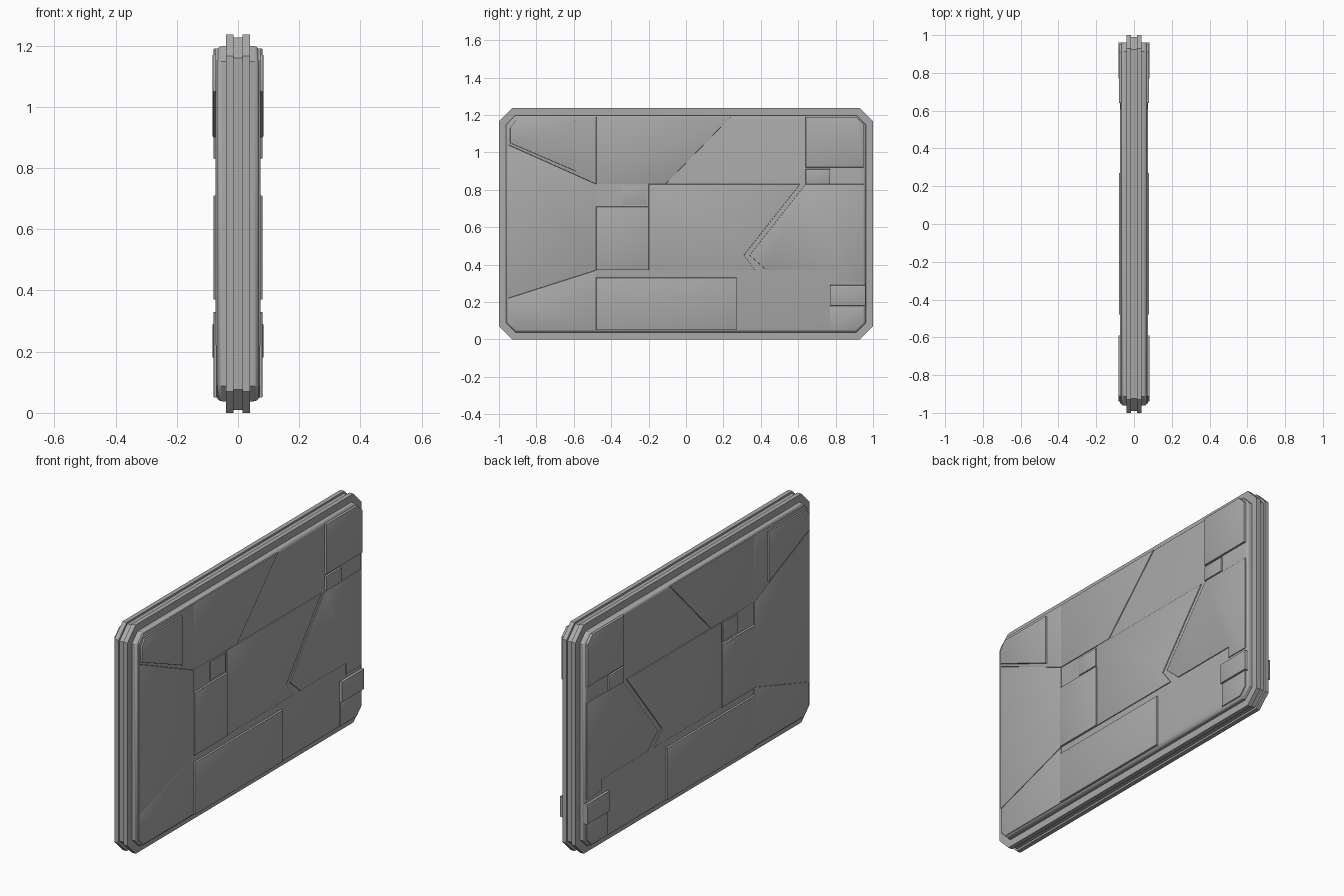
import bpy
import bmesh
from math import radians

cube = bpy.data.objects.get("Cube")
if cube:
    bpy.data.objects.remove(cube, do_unlink=True)

# Single flat colour
grey = bpy.data.materials.new("panel_grey")
grey.use_nodes = True
grey.diffuse_color = (0.4, 0.4, 0.4, 1)
grey.node_tree.nodes["Principled BSDF"].inputs["Base Color"].default_value = grey.diffuse_color

MIDDLE = 0.618   # height of the panel centre
SKIN = 0.069     # half thickness of the body
FLUSH = 0.074    # top of ordinary plates
RAISED = 0.08    # top of hatches
PROUD = 0.083    # top of the thickest plates
SEAM = 0.005     # half the gap between neighbouring plates


def prism(name, outline, bottom, top, bevel=0.0, segments=1, gap=0.0, mirror=False):
    """Extrude a (y, z) outline along x, with optional gap and rounded rims."""
    bm = bmesh.new()
    face = bm.faces.new([bm.verts.new((bottom, y, z)) for y, z in outline])
    if gap:
        ring = bmesh.ops.inset_individual(bm, faces=[face], thickness=gap)["faces"]
        border = [f for f in bm.faces if f != face]
        bmesh.ops.delete(bm, geom=border, context='FACES')
    extruded = bmesh.ops.extrude_face_region(bm, geom=[face])["geom"]
    moved = [v for v in extruded if isinstance(v, bmesh.types.BMVert)]
    bmesh.ops.translate(bm, verts=moved, vec=(top - bottom, 0, 0))
    bmesh.ops.recalc_face_normals(bm, faces=bm.faces)
    if bevel:
        rims = [e for e in bm.edges if e.verts[0].co.x == e.verts[1].co.x]
        bmesh.ops.bevel(bm, geom=rims, offset=bevel, segments=segments,
                        profile=0.5, affect='EDGES', clamp_overlap=True)
    mesh = bpy.data.meshes.new(name)
    bm.to_mesh(mesh)
    bm.free()
    mesh.materials.append(grey)
    obj = bpy.data.objects.new(name, mesh)
    bpy.context.collection.objects.link(obj)
    if mirror:
        obj.modifiers.new("both_sides", 'MIRROR').use_axis[0] = True
    bpy.ops.object.select_all(action='DESELECT')
    obj.select_set(True)
    bpy.context.view_layer.objects.active = obj
    bpy.ops.object.shade_smooth_by_angle(angle=radians(35))


def octagon(inset, cut):
    """Rectangle with clipped corners, inset from the outer silhouette."""
    half_y, half_z = 1 - inset, MIDDLE - inset
    points = []
    for sy, sz in ((1, 1), (-1, 1), (-1, -1), (1, -1)):
        corner = [(sy * half_y, MIDDLE + sz * (half_z - cut)),
                  (sy * (half_y - cut), MIDDLE + sz * half_z)]
        points += corner if sy == sz else corner[::-1]
    return points


def rect(y0, z0, y1, z1):
    return [(y0, z0), (y1, z0), (y1, z1), (y0, z1)]


def clipped(y, z, rim_y, rim_z, cut=0.04):
    """Rectangle from an inner corner to a rim corner that is clipped off."""
    dy = cut if rim_y > y else -cut
    dz = cut if rim_z > z else -cut
    return [(y, z), (rim_y, z), (rim_y, rim_z - dz), (rim_y - dy, rim_z), (y, rim_z)]


def plate(name, outline, top=FLUSH):
    prism(name, outline, SKIN - 0.02, top, 0.003, 2, SEAM, True)


# Edge frame: two lips around a shallow centre groove, then the thick body
prism("frame_core", octagon(0.01, 0.067), -0.016, 0.016)
prism("frame_lip", octagon(0, 0.07), 0.015, 0.039, mirror=True)
prism("body", octagon(0.038, 0.05), -SKIN, SKIN, 0.016, 3)

# Shared seam positions
FRONT, REAR, TOP, BOTTOM = -0.95, 0.95, 1.19, 0.05
RIB = -0.48      # upright seam behind the front trapezoid
SHOULDER = 0.83  # level seam under the upper plates
BELT = 0.37      # level seam over the lower plates
BAY = 0.77       # upright seam of the rear boxes
STEP = 0.64      # upright seam of the upper rear corner
upper_joint, lower_joint = (RIB, SHOULDER), (RIB, BELT)
upper_front, lower_front = (FRONT, 1.04), (FRONT, 0.22)

# Front end
plate("front_trapezoid", [upper_front, upper_joint, lower_joint, lower_front])
plate("upper_front_corner", [upper_joint, upper_front, (FRONT, 1.15), (-0.91, TOP), (RIB, TOP)])
plate("upper_front_hatch", [(-0.59, 0.9), (-0.94, 1.05), (-0.94, 1.13), (-0.91, 1.17),
                            (-0.59, 1.17)], PROUD)

# Upper plates
plate("upper_middle", [upper_joint, (-0.11, SHOULDER), (0.24, TOP), (RIB, TOP)])
plate("upper_rear_corner", clipped(STEP, 0.92, REAR, TOP), RAISED)
plate("upper_rear_block", rect(STEP, SHOULDER, BAY, 0.91), RAISED)

# Middle plates
plate("rear_wing", [(0.34, 0.45), (STEP, SHOULDER), (REAR, SHOULDER), (REAR, 0.31),
                    (0.82, 0.31), (0.82, BELT), (0.43, BELT)])
plate("centre_plate", [(-0.2, BELT), (0.37, BELT), (0.31, 0.45), (0.61, SHOULDER),
                       (-0.2, SHOULDER)])
plate("inner_hatch", rect(RIB, BELT, -0.2, 0.71), RAISED)
plate("inner_block", rect(-0.34, 0.72, -0.21, 0.82))

# Lower plates
plate("lower_hatch", rect(RIB, BOTTOM, 0.27, 0.33), RAISED)
plate("lower_front_corner", [lower_joint, lower_front, (FRONT, 0.09), (-0.91, BOTTOM),
                             (RIB, BOTTOM)], 0.072)
plate("lower_rear_corner", clipped(BAY, 0.18, REAR, BOTTOM))
plate("lower_rear_box", rect(BAY, 0.18, 0.96, 0.29), PROUD)
